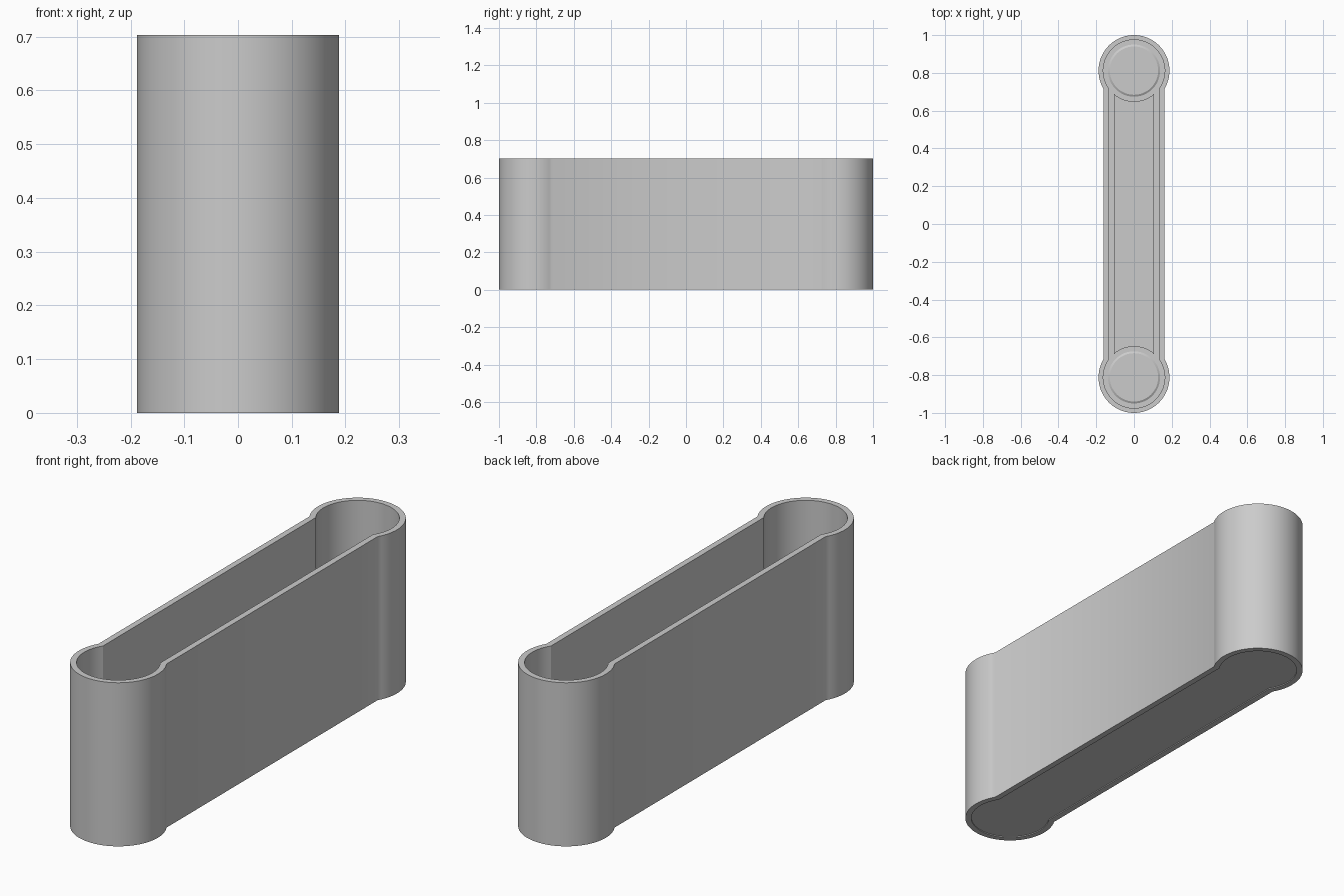
import bpy, bmesh
from math import sin, cos, pi, acos, asin

if "Cube" in bpy.data.objects:
    bpy.data.objects.remove(bpy.data.objects["Cube"])

CY = 0.812      # centre of each round end
TOP = 0.703
N = 48


def arc(r, a0, a1, n=N):
    return [(r * cos(a0 + (a1 - a0) * i / n), CY + r * sin(a0 + (a1 - a0) * i / n))
            for i in range(n + 1)]


def both_ends(pts):
    return pts + [(-x, -y) for x, y in pts]


def outline(r, h):
    # two round ends of radius r joined by a channel of half-width h
    a = acos(h / r)
    return both_ends(arc(r, -a, pi + a))


def build(name, rings):
    # rings run from the centre of the bottom, up and over to the inside
    bm = bmesh.new()
    loops = [[bm.verts.new((x, y, z)) for x, y in pts] for pts, z in rings]
    for lo, hi in zip(loops, loops[1:]):
        for i in range(len(lo)):
            j = (i + 1) % len(lo)
            bm.faces.new((lo[i], lo[j], hi[j], hi[i]))
    bm.faces.new(loops[0][::-1])
    bm.faces.new(loops[-1])
    bmesh.ops.recalc_face_normals(bm, faces=bm.faces)
    mesh = bpy.data.meshes.new(name)
    bm.to_mesh(mesh)
    bm.free()
    ob = bpy.data.objects.new(name, mesh)
    bpy.context.collection.objects.link(ob)
    bpy.ops.object.select_all(action='DESELECT')
    ob.select_set(True)
    bpy.context.view_layer.objects.active = ob
    bpy.ops.object.shade_smooth_by_angle(angle=0.5)
    return ob


# open-topped shell with a thin floor
outer = outline(0.188, 0.162)
inner = outline(0.163, 0.136)
build("shell", [(inner, 0.004), (inner, 0.0), (outer, 0.0), (outer, TOP),
                (inner, TOP), (inner, 0.014)])

# raised floor strip with ends hollowed around the round pads
t = asin(0.106 / 0.163)
strip = both_ends(arc(0.163, -pi / 2 + t, -pi / 2 - t, 16)[::-1])
strip = [(x, y) for x, y in arc(0.163, -pi / 2 + t, -pi / 2 - t, 16)]
strip = both_ends(strip)
build("floor_strip", [(strip, 0.012), (strip, 0.026)])

# round floor pads with bevelled rims
for s, name in ((1, "back_floor_pad"), (-1, "front_floor_pad")):
    def disc(r):
        return [(x, s * y) for x, y in arc(r, 0, 2 * pi)[:-1]]
    build(name, [(disc(0.138), 0.012), (disc(0.138), 0.02), (disc(0.128), 0.026)])
